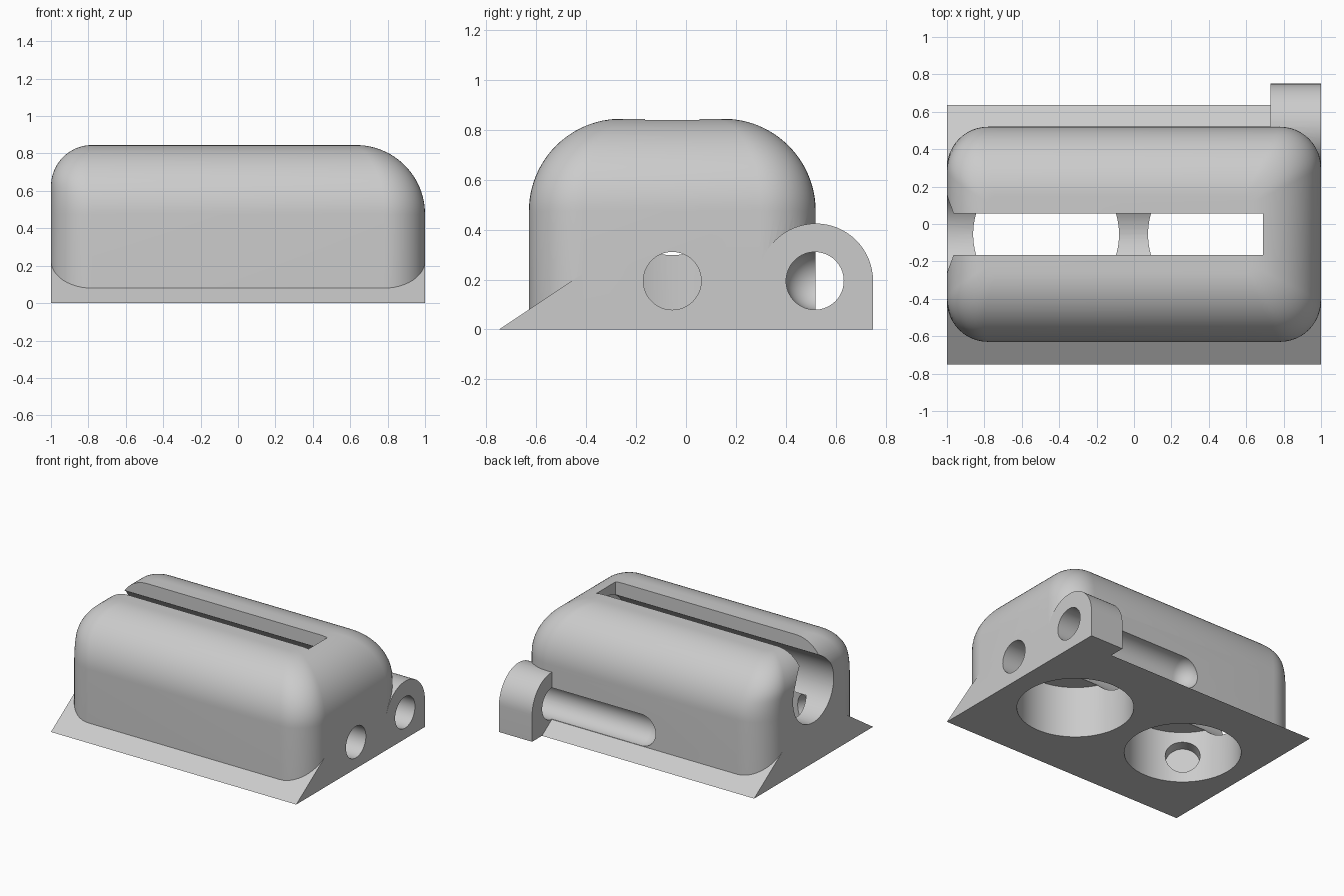
import bpy
import bmesh
import math
from mathutils import Vector

cube = bpy.data.objects.get("Cube")
if cube:
    bpy.data.objects.remove(cube, do_unlink=True)

MID = -0.055          # y of the housing's centre line
HOLE_Z = 0.195        # height of the small cross holes
WELLS = (-0.47, 0.465)

grey = bpy.data.materials.new("light grey")
grey.use_nodes = True
colour = (0.6, 0.6, 0.6, 1)
grey.diffuse_color = colour
grey.node_tree.nodes["Principled BSDF"].inputs["Base Color"].default_value = colour


def add_object(name, bm):
    # make the solid face outwards, then link it
    bm.normal_update()
    bmesh.ops.recalc_face_normals(bm, faces=bm.faces)
    if bm.calc_volume(signed=True) < 0:
        bmesh.ops.reverse_faces(bm, faces=bm.faces)
    mesh = bpy.data.meshes.new(name)
    bm.to_mesh(mesh)
    bm.free()
    mesh.materials.append(grey)
    obj = bpy.data.objects.new(name, mesh)
    bpy.context.collection.objects.link(obj)
    return obj


def loft(name, rings):
    # closed solid through rings of equal point count
    bm = bmesh.new()
    loops = [[bm.verts.new(p) for p in ring] for ring in rings]
    n = len(loops[0])
    for low, high in zip(loops, loops[1:]):
        for i in range(n):
            j = (i + 1) % n
            bm.faces.new((low[i], low[j], high[j], high[i]))
    bm.faces.new(loops[0][::-1])
    bm.faces.new(loops[-1])
    return add_object(name, bm)


def prism(name, profile, x0, x1):
    # y-z profile extruded along x
    return loft(name, [[(x, y, z) for y, z in profile] for x in (x0, x1)])


def rod(name, start, end, radius, sides=64):
    start, end = Vector(start), Vector(end)
    turn = (end - start).to_track_quat('Z', 'Y')
    circle = []
    for i in range(sides):
        t = math.tau * i / sides
        circle.append(turn @ Vector((radius * math.cos(t), radius * math.sin(t), 0)))
    return loft(name, [[p + c for c in circle] for p in (start, end)])


def combine(target, other, operation):
    mod = target.modifiers.new("boolean", 'BOOLEAN')
    mod.operation = operation
    mod.solver = 'EXACT'
    mod.object = other
    graph = bpy.context.evaluated_depsgraph_get()
    mesh = bpy.data.meshes.new_from_object(target.evaluated_get(graph))
    target.modifiers.clear()
    target.data = mesh
    bpy.data.objects.remove(other, do_unlink=True)


def section(z, inset, left_inset):
    # rounded rectangle, its corners tightening towards the top
    radius = 0.22 - 0.18 * inset / 0.37
    half = 0.575 - inset - radius
    x0, x1 = -1 + left_inset + radius, 1 - inset - radius
    corners = [(x1, half), (x0, half), (x0, -half), (x1, -half)]
    ring = []
    for k, (x, y) in enumerate(corners):
        for i in range(13):
            t = math.pi / 2 * (k + i / 12)
            ring.append((x + radius * math.cos(t), MID + y + radius * math.sin(t), z))
    return ring


# Rounded housing: wide rounds on three sides, a tighter one on the open end
rings = [section(0, 0, 0)]
for i in range(25):
    t = math.pi / 2 * i / 24
    z = 0.475 + 0.37 * math.sin(t)
    rise = max(0, z - 0.625)
    left = 0.22 - math.sqrt(max(0, 0.22 ** 2 - rise ** 2))
    rings.append(section(z, 0.37 * (1 - math.cos(t)), left))
body = loft("housing", rings)

# Sloped base and hinge lug
base = prism("base", [(-0.75, 0), (0.635, 0), (0.305, 0.22), (-0.42, 0.22)], -1, 1)
combine(body, base, 'UNION')
lug_profile = [(0.29, 0), (0.75, 0)]
for i in range(33):
    t = math.pi * i / 32
    lug_profile.append((0.52 + 0.23 * math.cos(t), HOLE_Z + 0.23 * math.sin(t)))
combine(body, prism("lug", lug_profile, 0.73, 1), 'UNION')

# Lengthwise bore with the top slot
slot = [(MID + side * 0.11, z) for side, z in ((-1, 0.5), (1, 0.5), (1, 1), (-1, 1))]
cutters = [
    rod("bore", (-1.2, MID, 0.535), (0.7, MID, 0.535), 0.237),
    prism("slot", slot, -1.2, 0.69),
]
# Round wells from below
for x in WELLS:
    cutters.append(rod("well", (x, MID, -0.2), (x, MID, 0.38), 0.39, 96))
# Side hole and shallow well pocket
cutters.append(rod("side_hole", (1.2, MID, HOLE_Z), (0.6, MID, HOLE_Z), 0.116))
cutters.append(rod("pocket", (WELLS[0], MID, 0.19),
                   (WELLS[0] - 0.31, MID - 0.37, 0.19), 0.116))
# Lug hole running on as a round-ended groove
bm = bmesh.new()
bmesh.ops.create_uvsphere(bm, u_segments=64, v_segments=32, radius=0.116)
for v in bm.verts:
    along = v.co.z + (1.4 if v.co.z > 0.001 else 0)
    v.co = (along, 0.517 + v.co.x, HOLE_Z + v.co.y)
cutters.append(add_object("lug_hole", bm))
for cutter in cutters:
    combine(body, cutter, 'DIFFERENCE')

# Smooth rounds with crisp edges
bpy.ops.object.select_all(action='DESELECT')
body.select_set(True)
bpy.context.view_layer.objects.active = body
bpy.ops.object.shade_smooth_by_angle(angle=math.radians(30))
